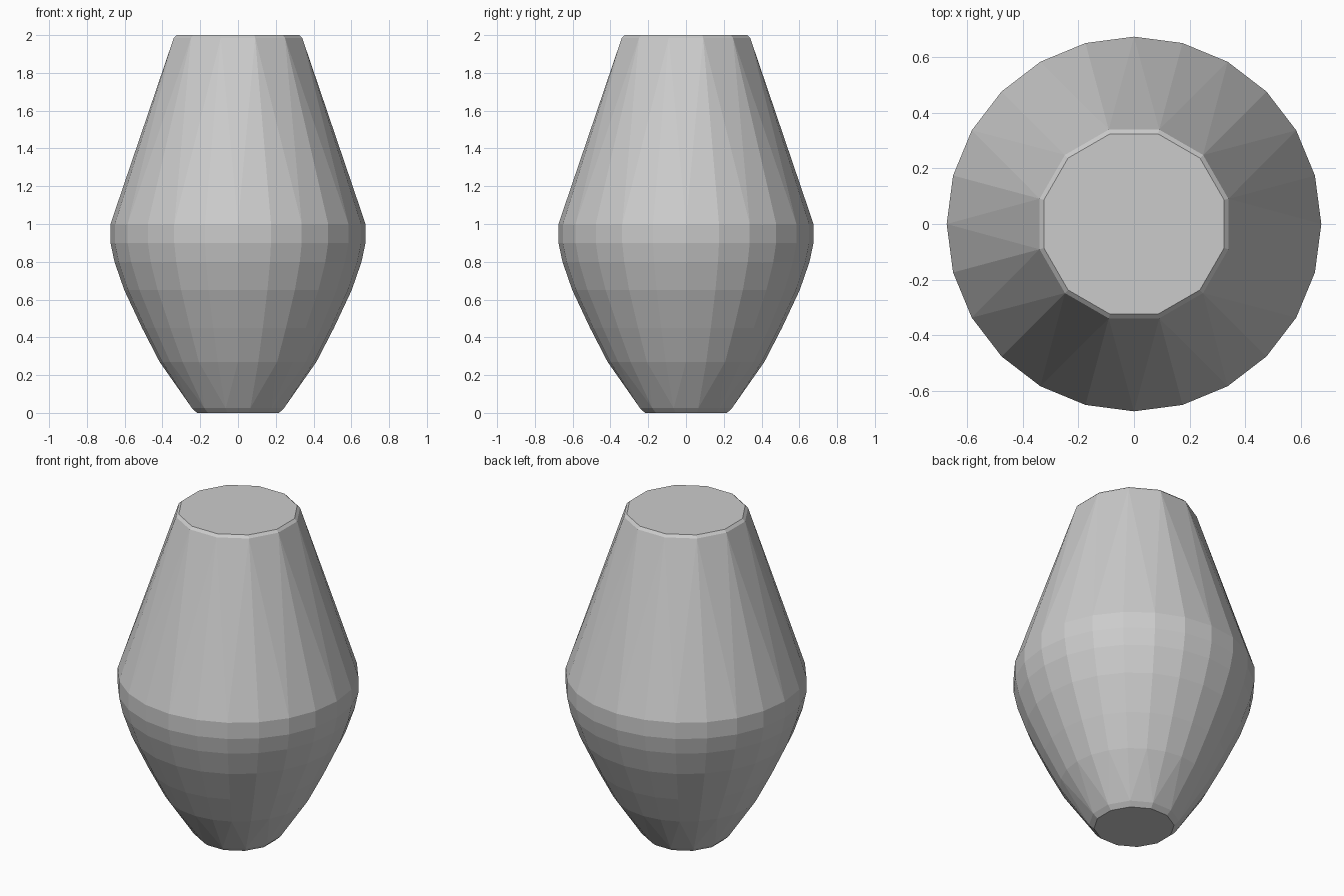
import bpy, bmesh
from math import sin, cos, pi

if "Cube" in bpy.data.objects:
    bpy.data.objects.remove(bpy.data.objects["Cube"])

# Rings of the faceted vase: height, radius, sides, turn (in side widths)
RINGS = [
    (0.00, 0.225, 12, 0.5), (0.025, 0.252, 12, 0.5),   # foot
    (0.27, 0.415, 24, 0), (0.45, 0.508, 24, 0), (0.65, 0.602, 24, 0),
    (0.80, 0.654, 24, 0), (0.90, 0.675, 24, 0), (1.00, 0.675, 24, 0),  # belly
    (1.985, 0.352, 12, 0.5), (2.00, 0.336, 12, 0.5),   # bevelled rim
]

bm = bmesh.new()
for z, r, n, turn in RINGS:
    for i in range(n):
        a = 2 * pi * (i + turn) / n
        bm.verts.new((r * cos(a), r * sin(a), z))

# Wrap the rings in one closed faceted skin
result = bmesh.ops.convex_hull(bm, input=bm.verts[:])
bmesh.ops.delete(bm, geom=[v for v in bm.verts if not v.link_faces], context='VERTS')
bmesh.ops.dissolve_limit(bm, angle_limit=0.01, verts=bm.verts[:], edges=bm.edges[:])
bmesh.ops.recalc_face_normals(bm, faces=bm.faces[:])

mesh = bpy.data.meshes.new("vase_body")
bm.to_mesh(mesh)
bm.free()
vase = bpy.data.objects.new("vase_body", mesh)
bpy.context.collection.objects.link(vase)
